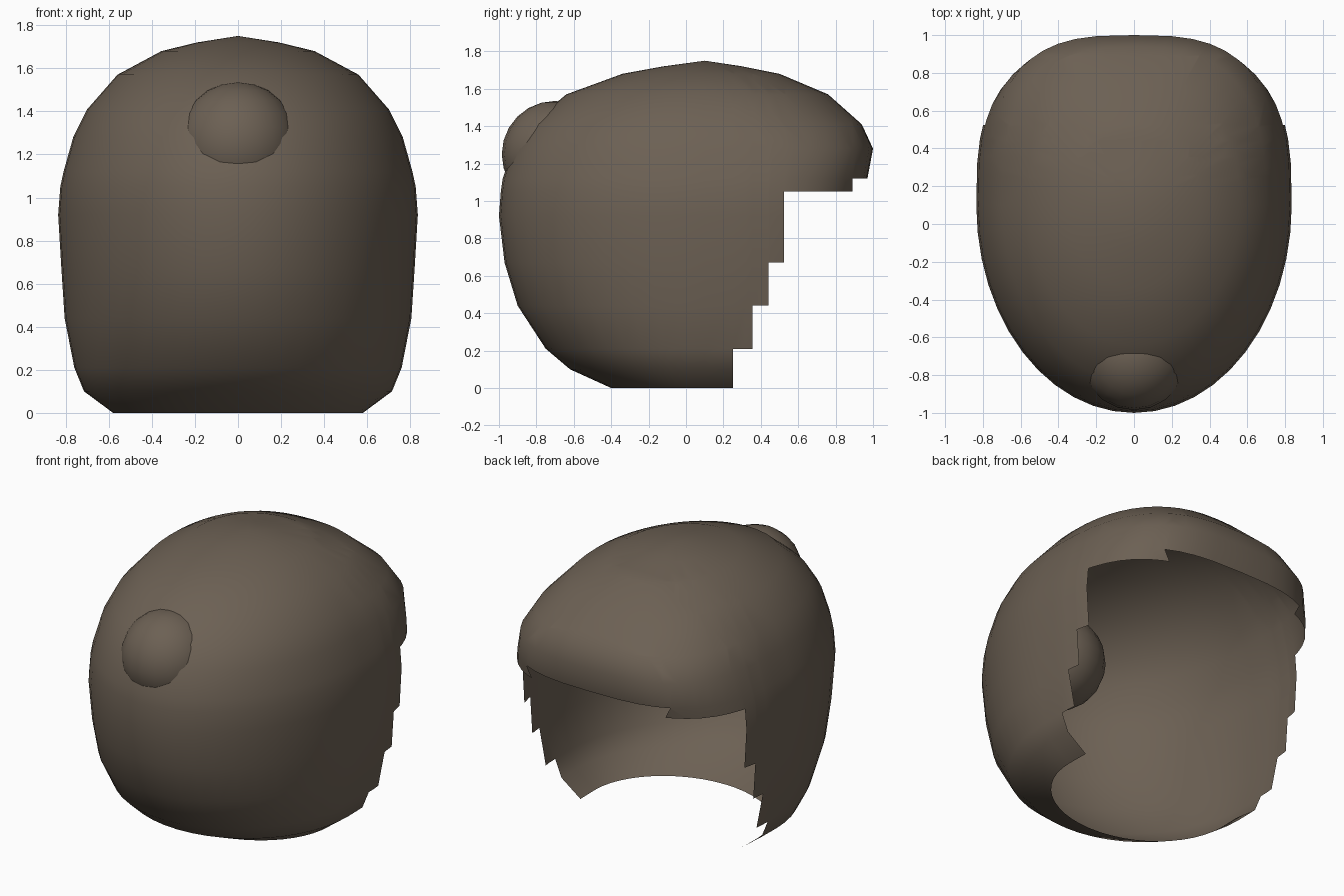
import bpy
import bmesh
from math import sin, cos, pi

if "Cube" in bpy.data.objects:
    bpy.data.objects.remove(bpy.data.objects["Cube"], do_unlink=True)

brown = bpy.data.materials.new("dark brown hair")
brown.use_nodes = True
colour = (0.15, 0.118, 0.088, 1)
brown.diffuse_color = colour
bsdf = brown.node_tree.nodes["Principled BSDF"]
bsdf.inputs["Base Color"].default_value = colour
bsdf.inputs["Roughness"].default_value = 0.8

SEGMENTS = 48
MID_Y = 0.1

# Horizontal rings: height, half width, rear y, brow y, brow squareness
RINGS = [
    (0.00, 0.58, -0.40, 0.80, 3),
    (0.10, 0.715, -0.62, 0.88, 3),
    (0.21, 0.76, -0.75, 0.92, 3),
    (0.44, 0.805, -0.90, 0.95, 3),
    (0.67, 0.82, -0.97, 0.96, 3),
    (0.92, 0.835, -1.00, 0.96, 3),
    (1.05, 0.825, -0.99, 0.95, 3),
    (1.12, 0.81, -0.98, 0.97, 3),
    (1.28, 0.765, -0.925, 1.00, 3),
    (1.41, 0.70, -0.835, 0.94, 2.7),
    (1.57, 0.56, -0.64, 0.76, 2.4),
    (1.68, 0.355, -0.34, 0.50, 2.2),
    (1.72, 0.19, -0.12, 0.30, 2),
]


def ring_point(ring, i):
    z, half, rear, brow, power = ring
    t = 2 * pi * i / SEGMENTS
    c, s = cos(t), sin(t)
    if s <= 0:
        return half * c, MID_Y + (MID_Y - rear) * s, z
    e = 2 / power
    x = half * abs(c) ** e * (1 if c > 0 else -1)
    return x, MID_Y + (brow - MID_Y) * s ** e, z


# Hair shell, lofted through the rings up to the crown
bm = bmesh.new()
loops = [[bm.verts.new(ring_point(r, i)) for i in range(SEGMENTS)] for r in RINGS]
crown = bm.verts.new((0, MID_Y, 1.75))
for low, high in zip(loops, loops[1:]):
    for i in range(SEGMENTS):
        j = (i + 1) % SEGMENTS
        bm.faces.new((low[i], low[j], high[j], high[i]))
for i in range(SEGMENTS):
    bm.faces.new((loops[-1][i], loops[-1][(i + 1) % SEGMENTS], crown))

# Stepped face opening: (top of step, y where the step begins)
STEPS = [(0.21, 0.25), (0.44, 0.355), (0.67, 0.44), (1.05, 0.525), (1.12, 0.89)]
for top, y in STEPS:
    bmesh.ops.bisect_plane(bm, geom=bm.verts[:] + bm.edges[:] + bm.faces[:],
                           plane_co=(0, y, 0), plane_no=(0, 1, 0))


def in_opening(face):
    p = face.calc_center_median()
    for top, y in STEPS:
        if p.z < top:
            return p.y > y
    return False


bmesh.ops.delete(bm, geom=[f for f in bm.faces if in_opening(f)], context="FACES")
for f in bm.faces:
    f.smooth = True
mesh = bpy.data.meshes.new("hair_shell")
bm.to_mesh(mesh)
bm.free()
mesh.materials.append(brown)
shell = bpy.data.objects.new("hair_shell", mesh)
bpy.context.collection.objects.link(shell)

# Round bun set into the hair
bpy.ops.mesh.primitive_uv_sphere_add(segments=20, ring_count=12, radius=0.285,
                                     location=(0, -0.7, 1.25))
bun = bpy.context.object
bun.name = "hair_bun"
bun.data.materials.append(brown)
bpy.ops.object.shade_smooth()
